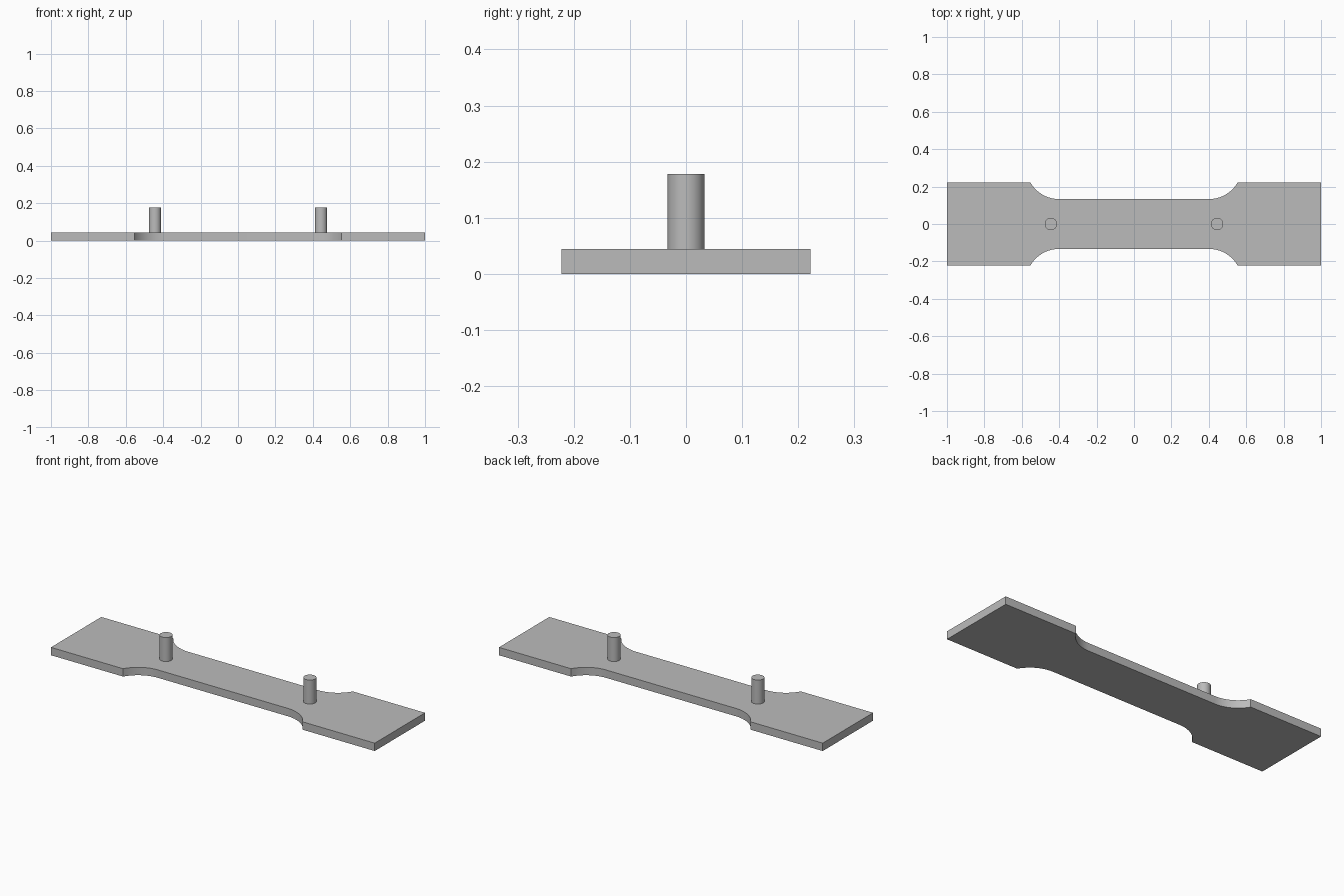
import bpy, bmesh, math

cube = bpy.data.objects.get("Cube")
if cube:
    bpy.data.objects.remove(cube, do_unlink=True)

LENGTH, GRIP_W, NECK_W, THICK = 2.0, 0.444, 0.266, 0.044
FILLET_R, NECK_END = 0.178, 0.4
PIN_X, PIN_R, PIN_TOP = 0.444, 0.033, 0.178

grey = bpy.data.materials.new("plain grey")
grey.use_nodes = True
colour = (0.5, 0.5, 0.5, 1)
grey.diffuse_color = colour
grey.node_tree.nodes["Principled BSDF"].inputs["Base Color"].default_value = colour


def finish(bm, name):
    """Turn a bmesh into a smooth-by-angle grey object."""
    bmesh.ops.recalc_face_normals(bm, faces=bm.faces)
    mesh = bpy.data.meshes.new(name)
    bm.to_mesh(mesh)
    bm.free()
    mesh.materials.append(grey)
    obj = bpy.data.objects.new(name, mesh)
    bpy.context.collection.objects.link(obj)
    bpy.ops.object.select_all(action="DESELECT")
    obj.select_set(True)
    bpy.context.view_layer.objects.active = obj
    bpy.ops.object.shade_smooth_by_angle(angle=math.radians(30))
    return obj


# Quarter outline: fillet arc from the neck out to the grip, then the end corner
steps = 16
sweep = math.acos(1 - (GRIP_W - NECK_W) / 2 / FILLET_R)
quarter = [(NECK_END + FILLET_R * math.sin(sweep * i / steps),
            NECK_W / 2 + FILLET_R * (1 - math.cos(sweep * i / steps)))
           for i in range(steps + 1)]
quarter.append((LENGTH / 2, GRIP_W / 2))

# Mirror the quarter into a closed outline
half = quarter + [(x, -y) for x, y in reversed(quarter)]
outline = half + [(-x, y) for x, y in reversed(half)]

# Waisted flat plate
bm = bmesh.new()
base = bm.faces.new([bm.verts.new((x, y, 0)) for x, y in outline])
result = bmesh.ops.extrude_face_region(bm, geom=[base], use_keep_orig=True)
top = [v for v in result["geom"] if isinstance(v, bmesh.types.BMVert)]
bmesh.ops.translate(bm, verts=top, vec=(0, 0, THICK))
finish(bm, "waisted_plate")

# Upright pins standing on the plate
for side, name in ((1, "left_pin"), (-1, "right_pin")):
    bm = bmesh.new()
    bmesh.ops.create_cone(bm, cap_ends=True, segments=40, radius1=PIN_R,
                          radius2=PIN_R, depth=PIN_TOP - THICK)
    bmesh.ops.translate(bm, verts=bm.verts,
                        vec=(side * PIN_X, 0, (PIN_TOP + THICK) / 2))
    finish(bm, name)
